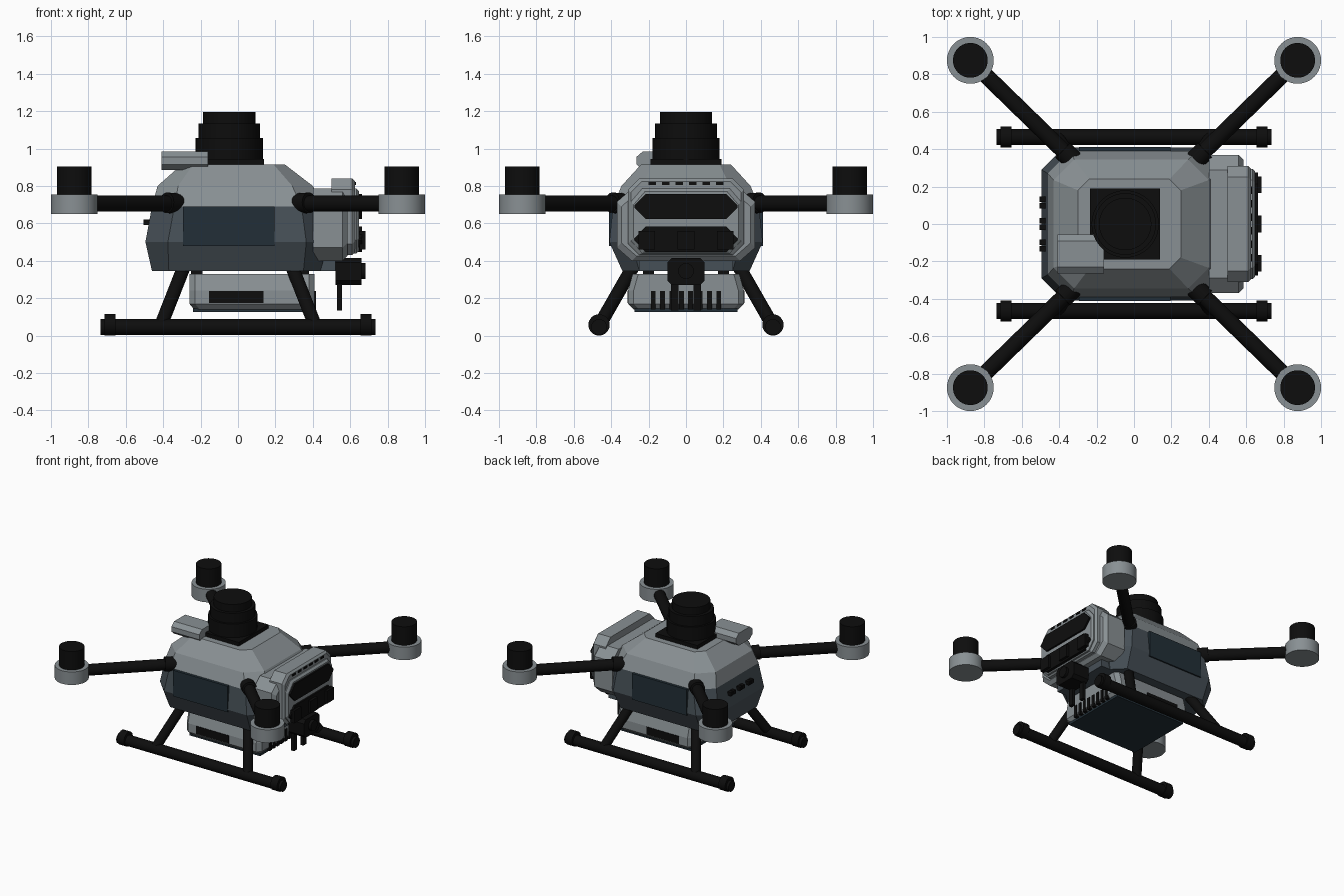
import bpy, bmesh, math
from mathutils import Vector

default = bpy.data.objects.get("Cube")
if default:
    bpy.data.objects.remove(default, do_unlink=True)


def material(name, rgb):
    m = bpy.data.materials.new(name)
    m.use_nodes = True
    m.diffuse_color = (*rgb, 1)
    m.node_tree.nodes["Principled BSDF"].inputs["Base Color"].default_value = (*rgb, 1)
    return m


GREY = material("light grey", (0.25, 0.28, 0.295))
SLATE = material("slate", (0.062, 0.08, 0.095))
NAVY = material("dark navy", (0.016, 0.028, 0.038))
BLACK = material("black", (0.004, 0.004, 0.004))


def loft(name, rings, mat, smooth=False):
    """Skin closed rings of points and cap both ends."""
    bm = bmesh.new()
    loops = [[bm.verts.new(p) for p in ring] for ring in rings]
    n = len(loops[0])
    for a, b in zip(loops, loops[1:]):
        for i in range(n):
            j = (i + 1) % n
            bm.faces.new((a[i], a[j], b[j], b[i]))
    bm.faces.new(loops[0])
    bm.faces.new(loops[-1])
    bmesh.ops.recalc_face_normals(bm, faces=bm.faces)
    me = bpy.data.meshes.new(name)
    bm.to_mesh(me)
    bm.free()
    me.materials.append(mat)
    if smooth:
        for p in me.polygons:
            p.use_smooth = True
        me.set_sharp_from_angle(angle=math.radians(35))
    ob = bpy.data.objects.new(name, me)
    bpy.context.collection.objects.link(ob)
    return ob


def octagon(u0, u1, v0, v1, cu, cv):
    """Rectangle with cut corners as 2D points."""
    return [(u0 + cu, v0), (u1 - cu, v0), (u1, v0 + cv), (u1, v1 - cv),
            (u1 - cu, v1), (u0 + cu, v1), (u0, v1 - cv), (u0, v0 + cv)]


def box(name, x, y, z, mat):
    ring = [(x[0], y[0]), (x[1], y[0]), (x[1], y[1]), (x[0], y[1])]
    return loft(name, [[(a, b, h) for a, b in ring] for h in z], mat)


def plate_x(name, x, y, z, cu, cv, mat, bevel=0.0):
    """Cut-corner plate extruded along x, with an optional bevelled outer rim."""
    def ring(px, s):
        return [(px, a, b) for a, b in
                octagon(y[0] + s, y[1] - s, z[0] + s, z[1] - s, cu, cv)]
    rings = [ring(x[0], 0), ring(x[1] - bevel, 0)]
    if bevel:
        rings.append(ring(x[1], bevel))
    return loft(name, rings, mat)


def rod(name, a, b, r, mat, sides=32):
    a, b = Vector(a), Vector(b)
    q = (b - a).to_track_quat('Z', 'Y')
    circle = [q @ Vector((r * math.cos(t), r * math.sin(t), 0))
              for t in (2 * math.pi * i / sides for i in range(sides))]
    return loft(name, [[p + c for c in circle] for p in (a, b)], mat, True)


# Faceted fuselage: height, back, front, half width, corner cut
sections = [(0.345, -0.46, 0.44, 0.34, 0.09), (0.5, -0.495, 0.485, 0.41, 0.12),
            (0.69, -0.46, 0.46, 0.39, 0.12), (0.8, -0.43, 0.4, 0.345, 0.11),
            (0.915, -0.3, 0.25, 0.24, 0.06)]
body = loft("fuselage", [[(a, b, z) for a, b in octagon(x0, x1, -w, w, c, c)]
                         for z, x0, x1, w, c in sections], GREY)
body.data.materials.append(SLATE)
for p in body.data.polygons:
    p.material_index = 1 if p.center.z < 0.69 else 0

# Side panels
for side, s in (("right", -1), ("left", 1)):
    box(f"side_panel_{side}", (-0.295, 0.195), sorted((s * 0.38, s * 0.412)), (0.48, 0.69), NAVY)

# Slots in the tail
for i in (-1, 0, 1):
    for half in (-1, 1):
        y = i * 0.115 + half * 0.017
        box("tail_slot", (-0.505, -0.46), (y - 0.014, y + 0.014), (0.59, 0.62), BLACK)

# Stepped sensor tower on a square foot
SX = -0.047
box("sensor_foot", (SX - 0.187, SX + 0.187), (-0.19, 0.19), (0.91, 0.945), BLACK)
for z0, z1, r in ((0.94, 1.055, 0.18), (1.055, 1.135, 0.165), (1.135, 1.195, 0.14)):
    rod("sensor_tier", (SX, 0, z0), (SX, 0, z1), r, BLACK, 40)

# Receiver box beside the tower
plate_x("receiver_box", (-0.41, -0.16), (-0.265, -0.055), (0.885, 0.985), 0.035, 0.03, GREY)

# Arms, motors and landing legs, mirrored to four corners
for sx in (-1, 1):
    for sy in (-1, 1):
        root = Vector((sx * 0.31, sy * 0.325, 0.705))
        tip = Vector((sx * 0.875, sy * 0.875, 0.705))
        rod("arm", root, tip, 0.043, BLACK)
        out = (tip - root).normalized()
        rod("arm_clamp", root, root + out * 0.1 + Vector((0, 0, 0.005)), 0.055, BLACK)
        rod("motor_mount", (tip.x, tip.y, 0.65), (tip.x, tip.y, 0.755), 0.125, GREY, 40)
        rod("motor_can", (tip.x, tip.y, 0.755), (tip.x, tip.y, 0.905), 0.093, BLACK, 40)
        rod("landing_leg", (sx * 0.29, sy * 0.285, 0.365), (sx * 0.41, sy * 0.46, 0.06), 0.036, BLACK)

# Skids with end collars
for sy in (-1, 1):
    y = sy * 0.465
    rod("skid", (-0.735, y, 0.046), (0.735, y, 0.046), 0.042, BLACK)
    for sx in (-1, 1):
        rod("skid_collar", (sx * 0.655, y, 0.057), (sx * 0.715, y, 0.057), 0.057, BLACK)

# Battery pack hung below the fuselage
pack = [(0.14, 0.28, 0.025), (0.17, 0.31, 0), (0.24, 0.31, 0), (0.33, 0.285, 0)]
loft("battery_pack", [[(a, b, z) for a, b in octagon(-0.26 + i, 0.41 - i, -w, w, 0.03, 0.03)]
                      for z, w, i in pack], GREY)
box("battery_base", (-0.24, 0.39), (-0.275, 0.275), (0.125, 0.145), NAVY)
for s in (-1, 1):
    box("battery_handle", (-0.155, 0.135), sorted((s * 0.28, s * 0.314)), (0.175, 0.237), BLACK)
    for x in (-0.22, 0.35):
        box("battery_bracket", (x - 0.03, x + 0.03), sorted((s * 0.17, s * 0.23)), (0.32, 0.36), BLACK)
for i in range(8):
    y = -0.175 + i * 0.05
    box("battery_fin", (0.36, 0.416), (y - 0.013, y + 0.013), (0.14, 0.237), BLACK)

# Layered nose housing
plate_x("nose_back", (0.4, 0.585), (-0.37, 0.37), (0.4, 0.785), 0.08, 0.07, GREY, 0.025)
plate_x("nose_middle", (0.5, 0.625), (-0.31, 0.31), (0.43, 0.84), 0.06, 0.06, GREY, 0.015)
plate_x("nose_face", (0.6, 0.648), (-0.295, 0.295), (0.44, 0.785), 0.06, 0.07, GREY, 0.015)
box("nose_chin", (0.4, 0.52), (-0.25, 0.25), (0.345, 0.44), SLATE)
for i in range(6):
    y = (i - 2.5) * 0.072
    box("nose_slot", (0.6, 0.631), (y - 0.02, y + 0.02), (0.806, 0.822), BLACK)

# Pointed grilles with raised studs
for z in (0.69, 0.515):
    plate_x("grille", (0.62, 0.662), (-0.275, 0.275), (z - 0.068, z + 0.068), 0.06, 0.062, BLACK)
for y in (-0.21, 0, 0.21):
    box("grille_stud", (0.65, 0.682), (y - 0.045, y + 0.045), (0.46, 0.56), BLACK)

# Camera under the nose
plate_x("camera_body", (0.52, 0.66), (-0.1, 0.1), (0.27, 0.415), 0.025, 0.025, BLACK)
rod("camera_lens", (0.65, 0, 0.345), (0.682, 0, 0.345), 0.042, BLACK)
for s in (-1, 1):
    box("camera_antenna", (0.53, 0.557), (s * 0.06 - 0.02, s * 0.06 + 0.02), (0.135, 0.28), BLACK)
